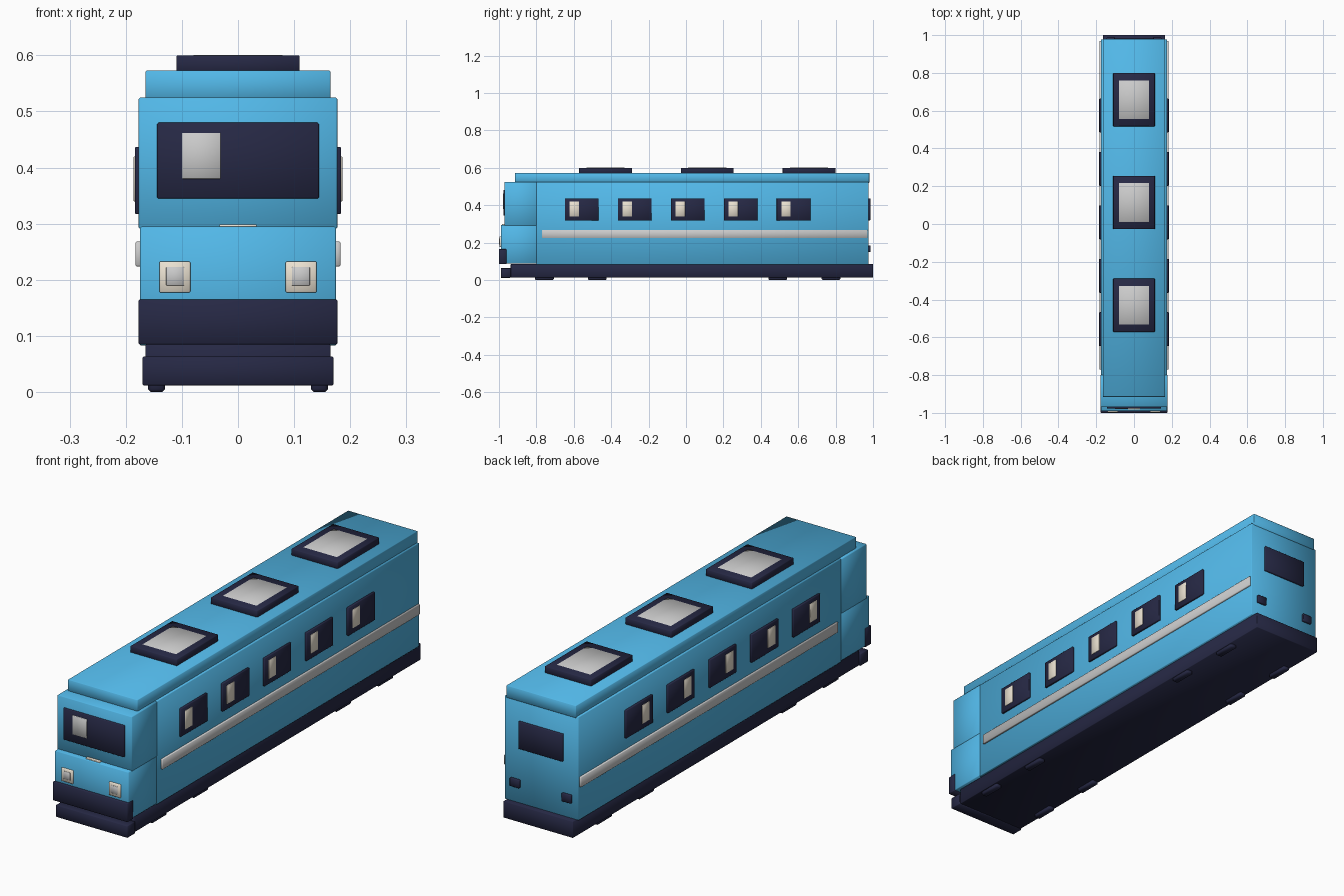
import bpy, bmesh
from mathutils import Vector

if "Cube" in bpy.data.objects:
    bpy.data.objects.remove(bpy.data.objects["Cube"])


def material(name, rgb):
    m = bpy.data.materials.new(name)
    m.diffuse_color = (*rgb, 1)
    m.use_nodes = True
    m.node_tree.nodes["Principled BSDF"].inputs["Base Color"].default_value = m.diffuse_color
    return m


BLUE = material("sky_blue", (0.085, 0.48, 0.81))
NAVY = material("dark_navy", (0.019, 0.021, 0.058))
CREAM = material("cream", (0.83, 0.76, 0.64))
GREY = None


def box(name, x, y, z, mat, bevel=0.002):
    """Softly shaded box given as (min, max) ranges."""
    lo, hi = Vector((x[0], y[0], z[0])), Vector((x[1], y[1], z[1]))
    bm = bmesh.new()
    bmesh.ops.create_cube(bm, size=1)
    for v in bm.verts:
        v.co = Vector([(lo[i] + hi[i]) / 2 + v.co[i] * (hi[i] - lo[i]) for i in range(3)])
    bmesh.ops.bevel(bm, geom=bm.edges[:], offset=bevel, segments=1,
                    affect='EDGES', profile=0.5)
    for f in bm.faces:
        f.smooth = True
    me = bpy.data.meshes.new(name)
    bm.to_mesh(me)
    bm.free()
    ob = bpy.data.objects.new(name, me)
    bpy.context.collection.objects.link(ob)
    if mat:
        me.materials.append(mat)
    return ob


def pair(name, x, y, z, mat, bevel=0.002):
    """Same box on both sides of the carriage."""
    box(name + "_right", x, y, z, mat, bevel)
    box(name + "_left", (-x[1], -x[0]), y, z, mat, bevel)


def centred(half):
    return (-half, half)


# Main shell, roof and stepped cab
box("carriage_body", centred(0.175), (-0.80, 0.977), (0.083, 0.525), BLUE)
box("roof", centred(0.165), (-0.915, 0.98), (0.52, 0.573), BLUE)
box("cab_upper", centred(0.177), (-0.97, -0.797), (0.29, 0.525), BLUE, 0.003)
box("cab_lower", centred(0.175), (-0.99, -0.797), (0.087, 0.295), BLUE, 0.003)

# Underframe and bumpers
box("chassis", centred(0.165), (-0.937, 1.0), (0.014, 0.085), NAVY)
box("front_bumper", centred(0.177), (-1.0, -0.96), (0.085, 0.165), NAVY)
box("front_skirt", centred(0.17), (-0.99, -0.937), (0.012, 0.063), NAVY)

# Wheel pads just showing below the chassis
for i, y in enumerate((-0.757, -0.475, 0.49, 0.775)):
    pair(f"wheel_pad_{i}", (0.13, 0.16), (y - 0.05, y + 0.05), (0, 0.03), NAVY, 0.005)

# Side stripe and windows with light blinds
pair("side_stripe", (0.17, 0.183), (-0.77, 0.97), (0.224, 0.268), GREY)
for i in range(5):
    y = -0.557 + i * 0.283
    pair(f"side_window_{i}", (0.17, 0.184), (y - 0.09, y + 0.09), (0.317, 0.437), NAVY)
    pair(f"window_blind_{i}", (0.175, 0.186), (y - 0.065, y - 0.015), (0.34, 0.42), CREAM, 0.001)

# Roof units with inset panels
for i in range(3):
    y = -0.43 + i * 0.544
    box(f"roof_unit_{i}", centred(0.11), (y - 0.141, y + 0.141), (0.568, 0.6), NAVY)
    box(f"roof_panel_{i}", centred(0.08), (y - 0.103, y + 0.103), (0.585, 0.6004), GREY, 0.001)

# Front windscreen, trim and headlights
box("windscreen", centred(0.144), (-0.977, -0.96), (0.345, 0.48), NAVY)
box("windscreen_glint", (-0.10, -0.031), (-0.979, -0.965), (0.38, 0.462), GREY, 0.001)
box("nose_trim", centred(0.033), (-0.983, -0.968), (0.288, 0.299), CREAM, 0.001)
pair("headlight_frame", (0.085, 0.14), (-0.997, -0.98), (0.177, 0.233), CREAM)
pair("headlight_lens", (0.096, 0.128), (-0.999, -0.985), (0.19, 0.223), GREY, 0.001)

# Rear window and tail lights
box("rear_window", centred(0.105), (0.97, 0.986), (0.319, 0.436), NAVY)
pair("tail_light", (0.1, 0.145), (0.97, 0.987), (0.15, 0.185), NAVY)
